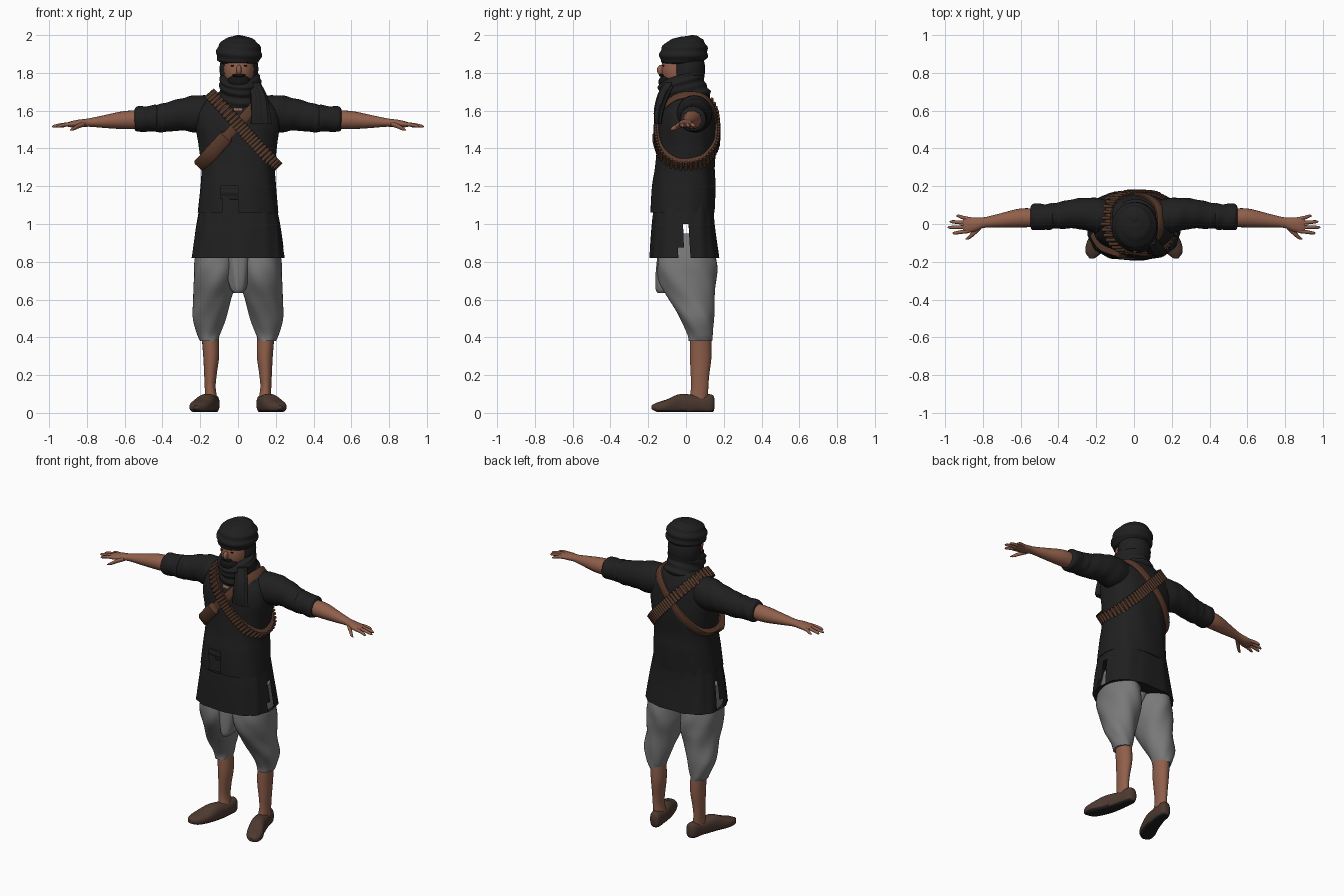
import bpy, bmesh, math
from mathutils import Vector, Matrix
from mathutils.bvhtree import BVHTree

if "Cube" in bpy.data.objects:
    bpy.data.objects.remove(bpy.data.objects["Cube"])


def material(name, r, g, b):
    m = bpy.data.materials.new(name)
    m.use_nodes = True
    m.diffuse_color = (r, g, b, 1)
    m.node_tree.nodes["Principled BSDF"].inputs["Base Color"].default_value = (r, g, b, 1)
    return m


black = material("black cloth", .014, .014, .014)
hair = material("dark hair", .008, .007, .007)
grey = material("grey cloth", .19, .19, .19)
skin = material("skin", .28, .115, .07)
leather = material("brown leather", .1, .042, .024)
brass = material("dark cartridge", .085, .04, .024)
shoe_brown = material("shoe leather", .075, .042, .03)
sole_dark = material("shoe sole", .016, .014, .014)


def finish(bm, name, *mats):
    bmesh.ops.recalc_face_normals(bm, faces=bm.faces[:])
    mesh = bpy.data.meshes.new(name)
    bm.to_mesh(mesh)
    bm.free()
    ob = bpy.data.objects.new(name, mesh)
    bpy.context.scene.collection.objects.link(ob)
    for m in mats:
        mesh.materials.append(m)
    bpy.ops.object.select_all(action='DESELECT')
    ob.select_set(True)
    bpy.context.view_layer.objects.active = ob
    bpy.ops.object.shade_smooth_by_angle(angle=math.radians(50))
    return ob


def spline(rows, sub):
    """Smooth interpolation between the key sections."""
    out = []
    rows = [Vector(r) for r in rows]
    last = len(rows) - 1
    for i in range(last):
        a, b, c, d = rows[max(i - 1, 0)], rows[i], rows[i + 1], rows[min(i + 2, last)]
        for j in range(sub):
            t = j / sub
            out.append(b + (c - a) * (t / 2) + (a - b * 2.5 + c * 2 - d / 2) * t ** 2
                       + ((b - c) * 1.5 + (d - a) / 2) * t ** 3)
    return out + [rows[-1]]


def loft(name, mats, rows, axis='z', s=1, seg=32, sub=4, fold=0, k=0, turns=0,
         power=1, tilt=0, floor=None, paint=None, cut=None):
    """Rows are centre x, y, z and the two radii across the axis."""
    bm = bmesh.new()
    rings = []
    rows = spline(rows, sub)
    for i, (x, y, z, ra, rb) in enumerate(rows):
        ring = []
        for j in range(seg):
            a = math.tau * j / seg
            f = 1 + fold * math.sin(k * a + math.tau * turns * i / len(rows))
            c, n = (math.copysign(abs(v) ** power, v) for v in (math.cos(a), math.sin(a)))
            u, v = max(ra, .001) * c * f, max(rb, .001) * n * f
            p = Vector((x, y, z)) + Vector({'z': (u, v, tilt * v), 'x': (0, u, v), 'y': (u, 0, v)}[axis])
            if floor is not None:
                p.z = max(p.z, floor)
            p.x *= s
            ring.append(bm.verts.new(p))
        rings.append(ring)
    for r, q in zip(rings, rings[1:]):
        for j in range(seg):
            bm.faces.new((r[j - 1], r[j], q[j], q[j - 1]))
    bm.faces.new(rings[0])
    bm.faces.new(rings[-1])
    if paint:
        for f in bm.faces:
            f.material_index = int(paint(f.calc_center_median()))
    if cut:
        gone = [f for f in bm.faces if len(f.verts) == 4 and cut(f.calc_center_median())]
        bmesh.ops.delete(bm, geom=gone, context='FACES')
    return finish(bm, name, *mats)


def ball(name, mat, centre, radii):
    bm = bmesh.new()
    bmesh.ops.create_uvsphere(bm, u_segments=24, v_segments=16, radius=1,
                              matrix=Matrix.Translation(centre) @ Matrix.Diagonal((*radii, 1)))
    return finish(bm, name, mat)


# Jacket, open below the waist in front and showing skin at the neck
jacket = loft("jacket", (black, skin), [
    (0, -.02, 1.06, .213, .17), (0, -.012, 1.2, .2, .168), (0, -.005, 1.3, .195, .158),
    (0, .005, 1.42, .208, .157), (0, .005, 1.52, .222, .153), (0, .01, 1.6, .21, .14),
    (0, .02, 1.66, .165, .11), (0, .02, 1.7, .1, .09)],
    seg=96, sub=7, power=.85, fold=.008, k=9, turns=1.5,
    paint=lambda c: c.y < 0 and 1.59 < c.z < 1.68 and abs(c.x) < (c.z - 1.58) * .5,
    cut=lambda c: c.y < 0 and c.z < 1.2 and -.085 < c.x < 0)
loft("waist_sash", [black], [(0, -.01, 1.13, .19, .155), (0, -.01, 1.17, .193, .163),
                             (0, -.01, 1.21, .188, .155)], power=.85, fold=.01, turns=3, sub=8)

# Long tunic with side slits
loft("tunic", [black], [(0, -.01, 1.17, .185, .15), (0, -.015, 1, .22, .165), (0, -.008, .82, .245, .184)],
     seg=64, sub=8, power=.75, fold=.014, k=13, turns=.4,
     cut=lambda c: abs(c.x) > .15 and abs(c.y + .005) < .12 * (1.04 - c.z))

solid = [jacket]
for s, side in ((1, "left_"), (-1, "right_")):
    # Sleeve and rolled cuff
    solid.append(loft(side + "sleeve", [black], [
        (.06, .025, 1.58, .09, .085), (.2, .045, 1.583, .092, .1), (.3, .055, 1.58, .08, .085),
        (.4, .045, 1.562, .07, .076), (.47, .04, 1.556, .062, .064)],
        'x', s, sub=6, fold=.02, k=2, turns=5))
    loft(side + "cuff", [black], [
        (.425, .041, 1.56, .058, .06), (.435, .04, 1.56, .07, .071), (.47, .038, 1.558, .067, .067),
        (.5, .037, 1.556, .07, .068), (.535, .037, 1.555, .069, .066), (.547, .037, 1.555, .054, .054)],
        'x', s, sub=5, fold=.02, k=3, turns=2)
    # Forearm, palm, fingers and thumb
    loft(side + "forearm", [skin], [
        (.5, .033, 1.553, .048, .05), (.6, .032, 1.55, .05, .048), (.7, .02, 1.543, .038, .035),
        (.79, .008, 1.537, .028, .022), (.84, -.002, 1.532, .037, .021), (.885, -.006, 1.528, .042, .016),
        (.905, -.006, 1.526, .036, .01)], 'x', s, seg=20)
    for i, tip in enumerate((.94, .975, .985, .96)):
        y = .026 - .021 * i
        end = .042 - .03 * i
        loft(side + "finger", [skin], [
            (.87, y, 1.529, .011, .011), ((.87 + tip) / 2, (y + end) / 2, 1.526, .01, .01),
            (tip - .012, end, 1.518, .008, .008), (tip, end, 1.515, .002, .002)], 'x', s, seg=10, sub=3)
    loft(side + "thumb", [skin], [
        (.81, -.012, 1.53, .018, .014), (.845, -.045, 1.518, .016, .013),
        (.87, -.068, 1.505, .012, .01), (.89, -.08, 1.497, .003, .003)], 'x', s, seg=10)

    # Draped trouser leg, calf and shoe
    loft(side + "trouser_leg", [grey], [
        (.153, .075, .38, .047, .062), (.155, .075, .42, .062, .068), (.153, .058, .5, .088, .09),
        (.135, .03, .6, .1, .12), (.121, .01, .7, .114, .152), (.117, .003, .8, .113, .156),
        (.1, 0, .95, .1, .12)], s=s, seg=48, sub=7, fold=.025, k=5, turns=2.5)
    loft(side + "calf", [skin], [
        (.14, .065, .05, .036, .05), (.147, .072, .13, .029, .046), (.146, .074, .2, .033, .049),
        (.142, .078, .3, .042, .057), (.148, .078, .42, .046, .055)], s=s, seg=24)
    loft(side + "shoe", [shoe_brown, sole_dark], [
        (.128, .152, .05, .012, .02), (.132, .135, .048, .033, .05), (.143, .06, .046, .043, .048),
        (.167, -.03, .045, .05, .055), (.195, -.1, .035, .056, .037), (.212, -.15, .03, .044, .026),
        (.222, -.182, .03, .012, .01)], 'y', s, seg=28, power=.8, floor=.004, sub=5,
        paint=lambda c: c.z < .014)

# Hanging centre of the trousers
loft("trouser_drape", [grey], [(0, -.115, .635, .022, .035), (0, -.095, .66, .042, .065),
                               (0, -.06, .74, .065, .1), (0, -.015, .86, .09, .135)],
     seg=40, fold=.03, k=7, turns=.5)

# Head and face
ball("head", skin, (.005, -.045, 1.82), (.08, .085, .12))
ball("head_wrap", black, (.005, .008, 1.82), (.103, .093, .13))
ball("nose", skin, (.005, -.132, 1.815), (.014, .022, .027))
ball("beard", hair, (.005, -.092, 1.752), (.062, .054, .043))
ball("moustache", hair, (.005, -.125, 1.787), (.036, .018, .009))
for s, side in ((1, "left_"), (-1, "right_")):
    ball(side + "eye", hair, (.005 + .032 * s, -.118, 1.838), (.012, .006, .005))
    ball(side + "eyebrow", hair, (.005 + .032 * s, -.115, 1.857), (.02, .009, .005))

# Wound turban with a small crown
loft("turban", [black], [
    (.005, -.012, 1.85, .09, .095), (.005, -.012, 1.87, .114, .122), (.005, -.012, 1.91, .12, .127),
    (.005, -.01, 1.95, .106, .113), (.005, -.002, 1.98, .073, .08), (.005, .008, 1.993, .035, .04),
    (.005, .01, 1.995, .004, .004)], seg=48, sub=8, fold=.028, k=1, turns=5, tilt=.06)
ball("turban_crown", black, (.003, .035, 1.978), (.042, .042, .022))

# Scarf wound round the neck with a hanging tail
loft("scarf", [black], [
    (.005, .012, 1.62, .1, .105), (.01, .0, 1.66, .12, .128), (.01, -.012, 1.7, .106, .118),
    (.012, -.026, 1.74, .11, .12), (.012, -.028, 1.775, .106, .116), (.01, -.015, 1.795, .09, .095)],
    seg=48, sub=8, fold=.03, k=1, turns=5, tilt=.32)
loft("scarf_tail", [black], [
    (.085, -.085, 1.75, .03, .03), (.108, -.12, 1.68, .042, .03), (.118, -.143, 1.6, .047, .025),
    (.122, -.148, 1.53, .052, .018)], seg=40, sub=6, fold=.1, k=7, turns=.3)

# Crossed shoulder belts wrapped over the jacket
verts, faces = [], []
for ob in solid:
    base = len(verts)
    verts += [v.co.copy() for v in ob.data.vertices]
    faces += [[base + i for i in p.vertices] for p in ob.data.polygons]
surface = BVHTree.FromPolygons(verts, faces)


def belt_path(s, count):
    centre = Vector((.045 * s, 0, 1.48))
    up = Vector((-.674 * s, 0, .738))
    front = Vector((0, -1, 0))
    dirs = [up * math.cos(math.tau * i / count) + front * math.sin(math.tau * i / count)
            for i in range(count)]
    reach = [surface.ray_cast(centre + d * .5, -d)[3] or .3 for d in dirs]
    reach = [.5 - sum(reach[(i + j) % count] for j in (-1, 0, 1)) / 3 for i in range(count)]
    return [(centre + d * r, d) for d, r in zip(dirs, reach)], up.cross(front).normalized()


def belt(name, s, width, pouch=False):
    path, across = belt_path(s, 72)
    bm = bmesh.new()
    rings = []
    for i, (p, d) in enumerate(path):
        thick = pouch and 20 <= i <= 33
        w, h = (.038, .03) if thick else (width / 2, .012)
        rings.append([bm.verts.new(p + across * a * w + d * b)
                      for a, b in ((-1, -.02), (-1, h * .7), (-.7, h), (.7, h), (1, h * .7), (1, -.02))])
    for i, r in enumerate(rings):
        for j in range(6):
            bm.faces.new((rings[i - 1][j - 1], rings[i - 1][j], r[j], r[j - 1]))
    finish(bm, name, leather)


belt("pouch_belt", -1, .05, True)
belt("cartridge_belt", 1, .05)

path, across = belt_path(1, 56)
bm = bmesh.new()
for p, d in path:
    turn = across.to_track_quat('Z', 'Y').to_matrix().to_4x4()
    bmesh.ops.create_cone(bm, cap_ends=True, segments=8, radius1=.0105, radius2=.0085, depth=.066,
                          matrix=Matrix.Translation(p + d * .014) @ turn)
finish(bm, "cartridges", brass)
